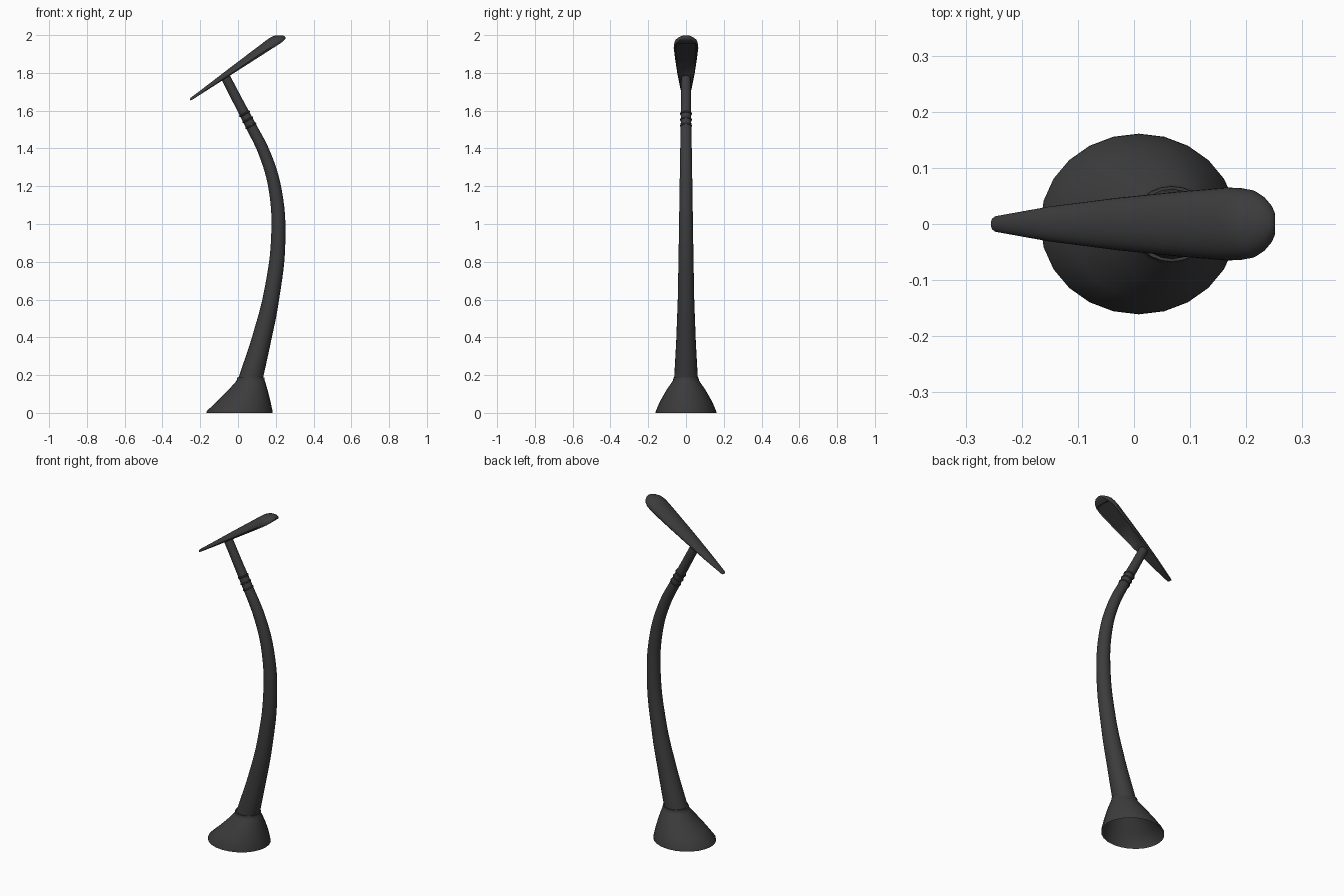
import bpy, bmesh, math
from mathutils import Vector

if "Cube" in bpy.data.objects:
    bpy.data.objects.remove(bpy.data.objects["Cube"])

dark = bpy.data.materials.new("dark_grey")
dark.diffuse_color = (0.045, 0.045, 0.045, 1)
dark.use_nodes = True
dark.node_tree.nodes["Principled BSDF"].inputs["Base Color"].default_value = dark.diffuse_color


def finish(ob, angle=40):
    ob.data.materials.append(dark)
    bpy.ops.object.select_all(action='DESELECT')
    ob.select_set(True)
    bpy.context.view_layer.objects.active = ob
    bpy.ops.object.shade_smooth_by_angle(angle=math.radians(angle))


def loft(name, rings, cap_start=True, cap_end=True):
    """Skin a list of closed rings that share one point count."""
    bm = bmesh.new()
    vs = [[bm.verts.new(p) for p in r] for r in rings]
    n = len(rings[0])
    for a, b in zip(vs, vs[1:]):
        for i in range(n):
            j = (i + 1) % n
            bm.faces.new((a[i], a[j], b[j], b[i]))
    if cap_start:
        bm.faces.new(vs[0][::-1])
    if cap_end:
        bm.faces.new(vs[-1])
    bmesh.ops.recalc_face_normals(bm, faces=bm.faces)
    me = bpy.data.meshes.new(name)
    bm.to_mesh(me)
    bm.free()
    ob = bpy.data.objects.new(name, me)
    bpy.context.collection.objects.link(ob)
    finish(ob)
    return ob


# Base: skewed hollow cone, open below (z, left x, right x, half depth)
profile = [(0, -.167, .184, .161), (.01, -.165, .183, .160), (.06, -.112, .172, .138),
           (.12, -.052, .157, .104), (.165, -.012, .144, .073), (.172, -.007, .141, .068),
           (.187, -.005, .139, .067), (.187, .010, .130, .058)]
SIDES = 24
rings = []
for z, x0, x1, ry in profile:
    cx, rx = (x0 + x1) / 2, (x1 - x0) / 2
    rings.append([(cx + rx * math.cos(2 * math.pi * i / SIDES),
                   ry * math.sin(2 * math.pi * i / SIDES), z) for i in range(SIDES)])
loft("base", rings, cap_start=False)

# Pole: tapering bent tube (x, z, radius)
path = [(.060, .155, .064), (.127, .40, .051), (.177, .62, .043), (.213, .92, .038),
        (.197, 1.18, .034), (.142, 1.37, .031), (.068, 1.52, .028), (.005, 1.64, .026),
        (-.066, 1.777, .025)]
cu = bpy.data.curves.new("pole", 'CURVE')
cu.dimensions = '3D'
cu.bevel_depth = 1
cu.bevel_resolution = 8
cu.use_fill_caps = True
cu.resolution_u = 6
sp = cu.splines.new('BEZIER')
sp.bezier_points.add(len(path) - 1)
for bp, (x, z, r) in zip(sp.bezier_points, path):
    bp.co = (x, 0, z)
    bp.radius = r
    bp.handle_left_type = bp.handle_right_type = 'AUTO'
pole = bpy.data.objects.new("pole", cu)
bpy.context.collection.objects.link(pole)
pole.select_set(True)
bpy.context.view_layer.objects.active = pole
bpy.ops.object.select_all(action='DESELECT')
pole.select_set(True)
bpy.ops.object.convert(target='MESH')
finish(bpy.context.view_layer.objects.active)

# Neck rings
tangent = Vector((-.063, 0, .12)).normalized()
for k in range(3):
    loc = Vector((.068, 0, 1.52)) + tangent * (.036 * k)
    bpy.ops.mesh.primitive_torus_add(major_radius=.0265, minor_radius=.0055,
                                     major_segments=24, minor_segments=8, location=loc,
                                     rotation=tangent.to_track_quat('Z', 'Y').to_euler())
    ring = bpy.context.object
    ring.name = f"neck_ring_{k + 1}"
    finish(ring)

# Lamp head: domed teardrop with a recessed underside
# (distance along, half width, height, underside lift, recess)
tilt = math.radians(32.6)
along = Vector((math.cos(tilt), 0, math.sin(tilt)))
up = Vector((-math.sin(tilt), 0, math.cos(tilt)))
origin = Vector((-.250, 0, 1.653))
stations = [(0, .010, .009, .002, 0), (.006, .014, .013, 0, 0), (.12, .031, .022, 0, 0),
            (.26, .046, .034, 0, 0), (.27, .047, .035, 0, .007), (.40, .058, .045, 0, .007),
            (.50, .065, .053, 0, .007), (.53, .064, .055, 0, .007), (.555, .060, .052, 0, .007),
            (.562, .057, .049, 0, 0), (.578, .048, .041, .001, 0), (.590, .036, .033, .003, 0),
            (.599, .022, .025, .007, 0), (.603, .008, .018, .012, 0)]
rings = []
for s, w, h, lift, rec in stations:
    edge = lift + (h - lift) * .2
    sec = [(w * math.cos(math.pi * i / 14), edge + (h - edge) * math.sin(math.pi * i / 14))
           for i in range(15)]
    sec += [(-w * .9, lift), (-w * .8, lift + rec), (w * .8, lift + rec), (w * .9, lift)]
    rings.append([origin + along * s + up * b + Vector((0, a, 0)) for a, b in sec])
loft("lamp_head", rings)
